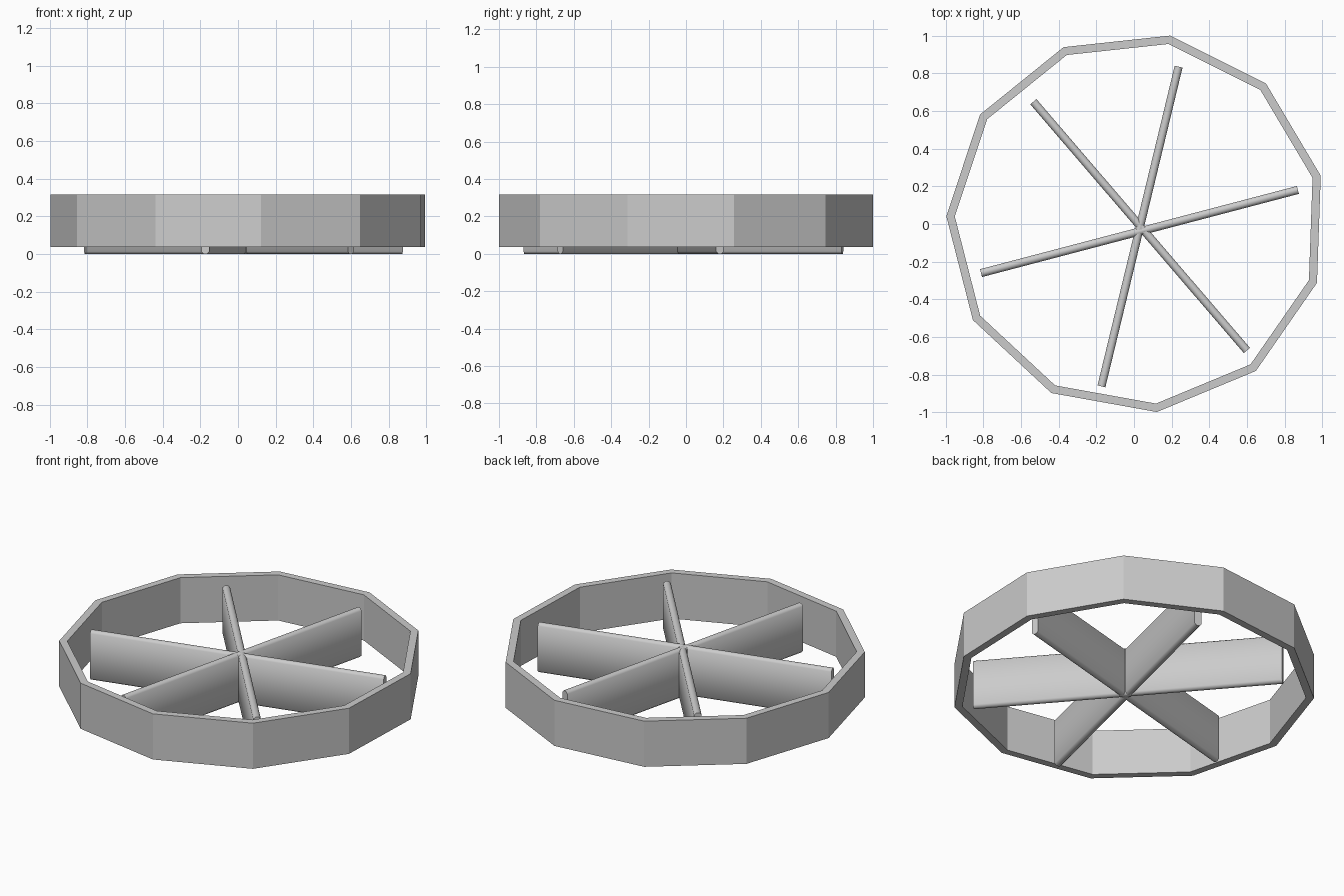
import bpy, bmesh, math
from mathutils import Vector

if "Cube" in bpy.data.objects:
    bpy.data.objects.remove(bpy.data.objects["Cube"])


def make_object(name, bm):
    bmesh.ops.recalc_face_normals(bm, faces=bm.faces)
    mesh = bpy.data.meshes.new(name)
    bm.to_mesh(mesh)
    bm.free()
    obj = bpy.data.objects.new(name, mesh)
    bpy.context.collection.objects.link(obj)
    return obj


# Rim: eleven-sided flat-faced band, rectangular section swept round
def make_rim(center, r_out, r_in, z0, z1, sides, start):
    bm = bmesh.new()
    rings = []
    for i in range(sides):
        a = math.radians(start) + math.tau * i / sides
        rings.append([bm.verts.new((center[0] + r * math.cos(a),
                                    center[1] + r * math.sin(a), z))
                      for r, z in ((r_out, z0), (r_out, z1), (r_in, z1), (r_in, z0))])
    for i in range(sides):
        p, q = rings[i], rings[(i + 1) % sides]
        for j in range(4):
            k = (j + 1) % 4
            bm.faces.new((p[j], q[j], q[k], p[k]))
    return make_object("rim", bm)


# Spoke: tall thin bar with chamfered long edges and soft shading, flat ends
def make_spoke(name, start, end, width=0.043, height=0.30, chamfer=0.013):
    a, b = Vector((*start, 0)), Vector((*end, 0))
    side = (b - a).normalized().cross(Vector((0, 0, 1)))
    w, c, h = width / 2, chamfer, height
    profile = [(-w + c, 0), (w - c, 0), (w, c), (w, h - c),
               (w - c, h), (-w + c, h), (-w, h - c), (-w, c)]
    bm = bmesh.new()
    loops = [[bm.verts.new(p + side * u + Vector((0, 0, v))) for u, v in profile]
             for p in (a, b)]
    n = len(profile)
    for i in range(n):
        j = (i + 1) % n
        bm.faces.new((loops[0][i], loops[0][j], loops[1][j], loops[1][i]))
    for loop in loops:
        bm.faces.new(loop)
    obj = make_object(name, bm)
    bpy.ops.object.select_all(action='DESELECT')
    obj.select_set(True)
    bpy.context.view_layer.objects.active = obj
    bpy.ops.object.shade_smooth_by_angle(angle=math.radians(60))
    return obj


make_rim((0.013, 0.006), 1.011, 0.966, 0.037, 0.317, 11, 79.8)

# Three full-width bars crossing near the middle
ends = [((-0.813, -0.261), (0.871, 0.181)),
        ((-0.173, -0.863), (0.237, 0.836)),
        ((-0.535, 0.650), (0.600, -0.672))]
for i, (p, q) in enumerate(ends):
    make_spoke(f"cross_spoke_{i + 1}", p, q)
